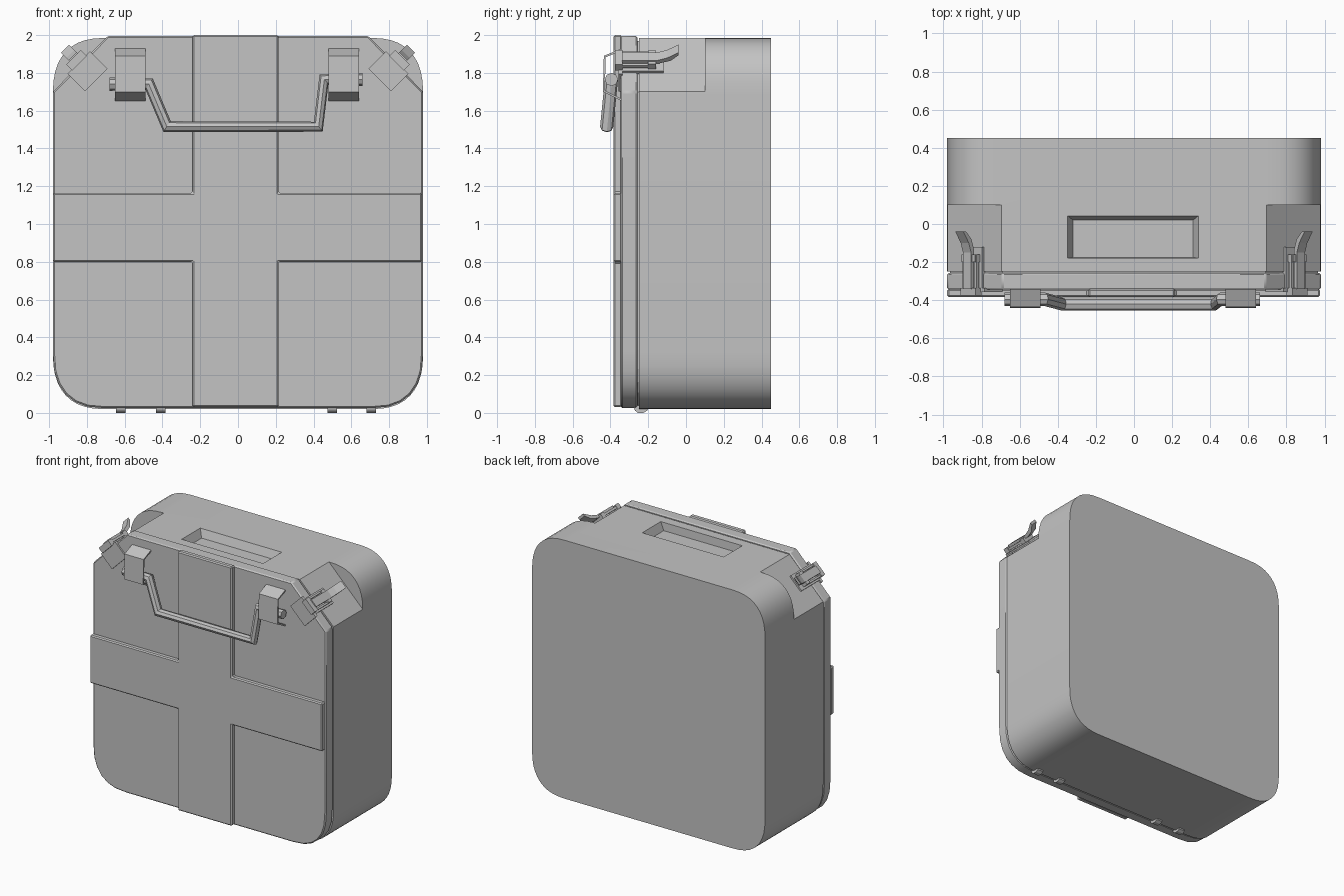
import bpy, bmesh, math
from mathutils import Vector

cube = bpy.data.objects.get("Cube")
if cube:
    bpy.data.objects.remove(cube, do_unlink=True)

grey = bpy.data.materials.new("plain grey")
grey.use_nodes = True
grey.diffuse_color = (0.55, 0.55, 0.55, 1)
grey.node_tree.nodes["Principled BSDF"].inputs["Base Color"].default_value = grey.diffuse_color

X, Y, Z = Vector((1, 0, 0)), Vector((0, 1, 0)), Vector((0, 0, 1))


def finish(name, bm):
    bmesh.ops.recalc_face_normals(bm, faces=bm.faces)
    mesh = bpy.data.meshes.new(name)
    bm.to_mesh(mesh)
    bm.free()
    mesh.materials.append(grey)
    ob = bpy.data.objects.new(name, mesh)
    bpy.context.collection.objects.link(ob)
    return ob


def activate(ob):
    bpy.ops.object.select_all(action="DESELECT")
    ob.select_set(True)
    bpy.context.view_layer.objects.active = ob


def prism(name, pts, a, b, u=X, v=Z, w=Y, origin=Vector()):
    """Extrude an outline in the u-v plane along w from a to b."""
    bm = bmesh.new()
    rings = [[bm.verts.new(origin + u * p + v * q + w * d) for p, q in pts] for d in (a, b)]
    for ring in rings:
        bm.faces.new(ring)
    for i in range(len(pts)):
        j = (i + 1) % len(pts)
        bm.faces.new((rings[0][i], rings[0][j], rings[1][j], rings[1][i]))
    return finish(name, bm)


def rect(p0, p1, q0, q1):
    return [(p0, q0), (p1, q0), (p1, q1), (p0, q1)]


def bevel(ob, width):
    mod = ob.modifiers.new("soft edge", "BEVEL")
    mod.width, mod.segments, mod.limit_method = width, 1, "ANGLE"


def smooth(ob, angle=30):
    activate(ob)
    bpy.ops.object.shade_smooth_by_angle(angle=math.radians(angle))


def corner(sx, sz, cx, cz, steps):
    """Squarish rounded corner, counter-clockwise."""
    rx, rz, e = 0.28, 0.3, 0.8
    arc = [math.pi / 2 * i / steps for i in range(steps + 1)]
    pts = [(cx + sx * (rx * math.cos(t) ** e - rx),
            cz + sz * (rz * max(math.sin(t), 0) ** e - rz)) for t in arc[:-1]]
    pts.append((cx - sx * rx, cz))
    return pts if sx * sz > 0 else pts[::-1]


def outline(top, bottom, steps, chamfer, half=0.98):
    lower = corner(-1, -1, -half, bottom, steps) + corner(1, -1, half, bottom, steps)
    if chamfer:
        upper = [(half, 1.7), (0.69, top), (-0.69, top), (-half, 1.7)]
    else:
        upper = corner(1, 1, half, top, steps) + corner(-1, 1, -half, top, steps)
    return lower + upper


# Main case with latch corners and a top recess cut out
body = prism("case_body", outline(1.985, 0.02, 10, False), -0.25, 0.45)
cutters = [prism("corner_cutter", [(s * 0.58, 2.1), (s * 1.1, 1.58), (s * 1.1, 2.1)], -0.4, 0.1)
           for s in (-1, 1)]

bm = bmesh.new()
low = [bm.verts.new((x, y, 1.925)) for x, y in rect(-0.32, 0.31, -0.175, 0.02)]
high = [bm.verts.new((x, y, 1.99)) for x, y in rect(-0.35, 0.34, -0.18, 0.045)]
bm.faces.new(low)
bm.faces.new(high)
for i in range(4):
    j = (i + 1) % 4
    bm.faces.new((low[i], low[j], high[j], high[i]))
cutters.append(finish("recess_cutter", bm))

for cutter in cutters:
    mod = body.modifiers.new("cut", "BOOLEAN")
    mod.operation, mod.solver, mod.object = "DIFFERENCE", "EXACT", cutter
    activate(body)
    bpy.ops.object.modifier_apply(modifier=mod.name)
    bpy.data.objects.remove(cutter, do_unlink=True)
smooth(body)

# Lid, with a seal in the seam
prism("seal", outline(1.97, 0.035, 6, True, 0.965), -0.28, -0.23)
lid = prism("lid", outline(1.995, 0.025, 6, True), -0.345, -0.258)
bevel(lid, 0.008)
smooth(lid)

# Raised cross as one outline
x0, x1, z0, z1 = -0.24, 0.215, 0.8, 1.165
cross = [(x0, 0.03), (x1, 0.03), (x1, z0), (0.975, z0), (0.975, z1), (x1, z1),
         (x1, 2.0), (x0, 2.0), (x0, z1), (-0.98, z1), (-0.98, z0), (x0, z0)]
bevel(prism("raised_cross", cross, -0.383, -0.34), 0.008)

# Handle straps: thin bent sheet standing off the lid
strap = [(-0.34, 1.93), (-0.435, 1.89), (-0.44, 1.70), (-0.34, 1.65),
         (-0.34, 1.662), (-0.43, 1.707), (-0.425, 1.883), (-0.34, 1.918)]
for side, x in (("right", -0.57), ("left", 0.56)):
    prism(side + "_handle_strap", strap, x - 0.08, x + 0.08, Y, Z, X)

# Handle bar
curve = bpy.data.curves.new("handle", "CURVE")
curve.dimensions = "3D"
curve.bevel_depth, curve.bevel_resolution, curve.use_fill_caps = 0.035, 2, True
path = [(-0.68, -0.395, 1.74), (-0.47, -0.395, 1.74), (-0.375, -0.42, 1.515),
        (0.425, -0.42, 1.515), (0.455, -0.395, 1.765), (0.66, -0.395, 1.765)]
spline = curve.splines.new("POLY")
spline.points.add(len(path) - 1)
for point, co in zip(spline.points, path):
    point.co = (*co, 1)
    point.radius = 1
handle = bpy.data.objects.new("handle", curve)
bpy.context.collection.objects.link(handle)
activate(handle)
bpy.ops.object.convert(target="MESH")
handle.data.materials.clear()
handle.data.materials.append(grey)
handle.data.polygons.foreach_set("use_smooth", [False] * len(handle.data.polygons))

# Latches on the cut corners
lever = [(-0.34, 0.035), (-0.14, 0.035), (-0.08, 0.055), (-0.04, 0.095),
         (-0.04, 0.115), (-0.10, 0.075), (-0.15, 0.058), (-0.34, 0.058)]
for side, s in (("right", -1), ("left", 1)):
    out = Vector((s, 0, 1)).normalized()
    along = Vector((s, 0, -1)).normalized()
    centre = Vector((s * 0.835, 0, 1.847))

    def part(name, pts, half):
        return prism(side + name, pts, -half, half, Y, out, along, centre)

    part("_latch_front_plate", rect(-0.357, -0.335, -0.12, 0.012), 0.085)
    part("_latch_base", rect(-0.355, -0.12, -0.01, 0.012), 0.065)
    part("_latch_hook", rect(-0.375, -0.335, 0.005, 0.05), 0.055)
    part("_latch_pivot", rect(-0.2, -0.16, 0.005, 0.05), 0.05)
    part("_latch_lever", lever, 0.03)
    for k in (-1, 1):
        prism(side + "_latch_link", rect(-0.35, -0.16, 0.022, 0.04),
              k * 0.045 - 0.007, k * 0.045 + 0.007, Y, out, along, centre)

# Hinge knuckles under the seam
knuckle = [(-0.28, 0.04), (-0.27, 0.012), (-0.255, 0), (-0.225, 0), (-0.205, 0.012), (-0.195, 0.04)]
for x in (-0.62, -0.41, 0.5, 0.705):
    prism("hinge_knuckle", knuckle, x - 0.025, x + 0.025, Y, Z, X)
